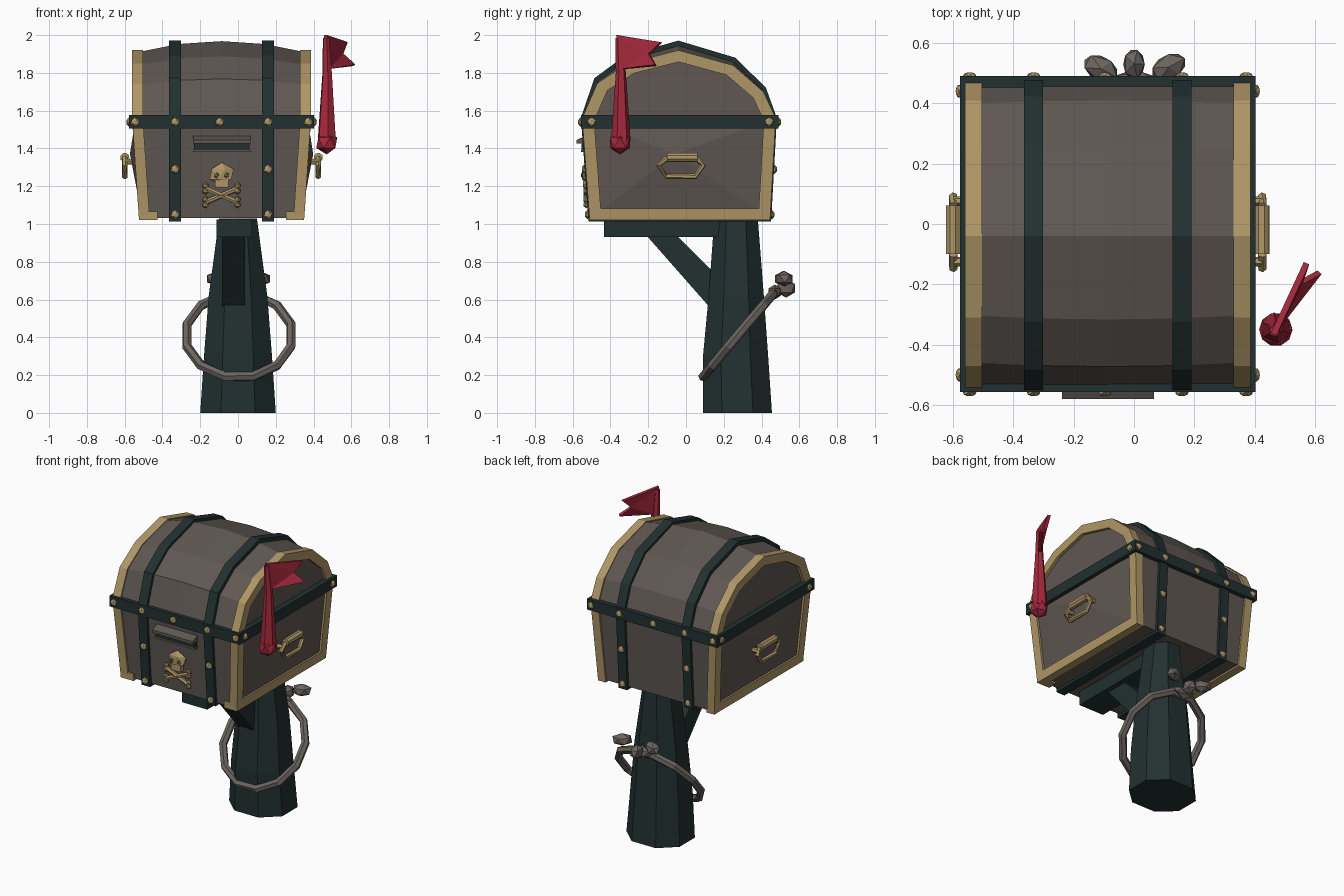
import bpy, bmesh, math
from mathutils import Vector, Matrix

cube = bpy.data.objects.get("Cube")
if cube:
    bpy.data.objects.remove(cube, do_unlink=True)


def material(name, rgb):
    m = bpy.data.materials.new(name)
    m.use_nodes = True
    m.diffuse_color = (*rgb, 1)
    m.node_tree.nodes["Principled BSDF"].inputs["Base Color"].default_value = (*rgb, 1)
    return m


WOOD = material("grey brown wood", (0.115, 0.096, 0.085))
IRON = material("dark teal", (0.016, 0.030, 0.030))
GOLD = material("dull gold", (0.43, 0.31, 0.135))
RED = material("crimson", (0.38, 0.022, 0.045))
ROPE = material("grey rope", (0.15, 0.13, 0.118))

CX, CY, CZ = -0.087, -0.035, 1.47     # chest centre
SEAM = 1.56                           # lid meets body


def finish(name, bm, mat):
    bmesh.ops.recalc_face_normals(bm, faces=bm.faces)
    me = bpy.data.meshes.new(name)
    bm.to_mesh(me)
    bm.free()
    me.materials.append(mat)
    ob = bpy.data.objects.new(name, me)
    bpy.context.collection.objects.link(ob)
    return ob


def loft(name, rings, mat, caps=True, closed=False, apexes=None):
    """Skin rings of points; ends are flat caps or fans to apex points."""
    bm = bmesh.new()
    vs = [[bm.verts.new(p) for p in r] for r in rings]
    n = len(vs[0])
    pairs = list(zip(vs, vs[1:])) + ([(vs[-1], vs[0])] if closed else [])
    for a, b in pairs:
        for i in range(n):
            j = (i + 1) % n
            bm.faces.new((a[i], a[j], b[j], b[i]))
    if apexes:
        for ring, tip in ((vs[0], apexes[0]), (vs[-1], apexes[1])):
            t = bm.verts.new(tip)
            for i in range(n):
                bm.faces.new((ring[i], ring[(i + 1) % n], t))
    elif caps and not closed:
        bm.faces.new(vs[0])
        bm.faces.new(vs[-1])
    return finish(name, bm, mat)


def prism(name, yz, x0, x1, mat):
    return loft(name, [[(x, y, z) for y, z in yz] for x in (x0, x1)], mat)


def box(name, lo, hi, mat):
    yz = [(lo[1], lo[2]), (hi[1], lo[2]), (hi[1], hi[2]), (lo[1], hi[2])]
    return prism(name, yz, lo[0], hi[0], mat)


def lump(name, at, size, mat, rot=None):
    bm = bmesh.new()
    bmesh.ops.create_icosphere(bm, subdivisions=1, radius=1)
    m = Matrix.Translation(at) @ (rot or Matrix()) @ Matrix.Diagonal((*size, 1))
    bmesh.ops.transform(bm, matrix=m, verts=bm.verts)
    return finish(name, bm, mat)


def tube(name, pts, radii, mat, sides=6, closed=False):
    pts = [Vector(p) for p in pts]
    n, rings = len(pts), []
    for i, p in enumerate(pts):
        a = pts[i - 1] if i or closed else p
        b = pts[(i + 1) % n] if i < n - 1 or closed else p
        q = (b - a).to_track_quat('Z', 'X')
        r = radii[i] if isinstance(radii, list) else radii
        side = q @ Vector((1, 0, 0))
        axis = (b - a).normalized()
        # keep one shared reference so the tube does not twist
        ref = axis.cross(Vector((0.31, 0.74, -0.6)))
        side = ref.normalized() if ref.length > 0.05 else side
        up = axis.cross(side)
        ang = [math.tau * k / sides for k in range(sides)]
        rings.append([p + r * (side * math.cos(t) + up * math.sin(t)) for t in ang])
    return loft(name, rings, mat, closed=closed)


# --- chest outline in y, z -------------------------------------------------
ARCH = [(-.55, SEAM), (-.47, 1.745), (-.31, 1.85), (-.04, 1.92),
        (.25, 1.84), (.41, 1.70), (.475, SEAM)]
LOWER = [(.445, 1.02), (-.51, 1.02)]


def grow(yz, out):
    return [(CY + (y - CY) * (1 + out / .5), CZ + (z - CZ) * (1 + out / .45)) for y, z in yz]


def swell(yz, amount):
    """Raise the lid part of an outline toward the middle of the chest."""
    res = []
    for y, z in yz:
        t = max(0, (z - SEAM) / .36) * amount
        res.append((CY + (y - CY) * (1 + t), z + t))
    return res


def half_width(z):
    return .437 + .07 * min(z - 1.02, .52)


# wooden body with side panels bulging to a point
wall = grow(LOWER + [ARCH[0], ARCH[-1]], -.012)
rings = [[(CX + s * (half_width(z) - .018), y, z) for y, z in wall] for s in (-1, 1)]
loft("chest_body", rings, WOOD, apexes=[(CX + s * .485, -.06, 1.37) for s in (-1, 1)])

# wooden lid, swollen in the middle
rings = []
for u in (-1, -.5, 0, .5, 1):
    outline = swell(grow(ARCH, -.012), .062 * (1 - u * u))
    rings.append([(CX + u * .452, y, z) for y, z in outline])
loft("chest_lid", rings, WOOD)

# gold frames on both ends, iron straps round the chest
for s, side in ((1, "left"), (-1, "right")):
    full = ARCH + LOWER
    inner = grow(full, -.062)
    ring = [[(CX + s * (half_width(z) + d), y, z) for y, z in yz]
            for yz, d in ((full, 0), (full, -.057), (inner, -.057), (inner, 0))]
    loft(side + "_gold_frame", ring, GOLD, closed=True)
    x = CX + s * .246
    prism(side + "_strap", swell(grow(full, .006), .044), x - .032, x + .032, IRON)
    xs = sorted((CX + s * .34, CX + s * .437))
    box(side + "_front_foot", (xs[0], -.512, 1.02), (xs[1], -.45, 1.067), GOLD)

box("seam_band", (-.577, -.557, 1.505), (.403, .49, 1.578), IRON)


# studs on the band and straps
def stud(name, at, axis):
    size = [.025] * 3
    size[axis] = .015
    lump(name, at, size, GOLD)


for x in (-.545, CX - .246, CX - .01, CX + .246, .372):
    stud("front_band_stud", (x, -.558, 1.54), 1)
    stud("back_band_stud", (x, .49, 1.54), 1)
for x in (CX - .246, CX + .246):
    for z in (1.29, 1.05):
        lean = (z - 1.02) * .07
        stud("front_strap_stud", (x, -.52 - lean, z), 1)
        stud("back_strap_stud", (x, .453 + lean * .8, z), 1)
for x in (-.578, .404):
    for y in (-.5, .44):
        stud("side_band_stud", (x, y, 1.54), 0)

# side handles
for s, side in ((1, "left"), (-1, "right")):
    x = CX + s * .512
    tube(side + "_handle_grip", [(x, -.1, 1.352), (x, .062, 1.352)], .025, GOLD, 8)
    loop = [(-.1, 1.35), (-.145, 1.31), (-.105, 1.252), (.05, 1.252), (.09, 1.31), (.06, 1.35)]
    tube(side + "_handle_loop", [(x, y, z) for y, z in loop], .015, GOLD)
    for y in (-.125, .075):
        tube(side + "_handle_mount", [(CX + s * .43, y, 1.33), (x, y, 1.33)], .016, GOLD)

# letter slot
prism("slot_hood", [(-.52, 1.472), (-.58, 1.445), (-.58, 1.425), (-.52, 1.425)], -.238, .066, WOOD)
box("slot_opening", (-.232, -.552, 1.392), (.06, -.52, 1.426), IRON)
box("slot_sill", (-.238, -.556, 1.38), (.066, -.52, 1.393), WOOD)

# skull and crossed bones in relief
lump("skull", (CX, -.527, 1.265), (.072, .028, .06), GOLD)
box("skull_jaw", (CX - .036, -.545, 1.192), (CX + .036, -.5, 1.235), GOLD)
for s in (-1, 1):
    lump("skull_eye", (CX + s * .027, -.549, 1.258), (.015, .008, .015), WOOD)
    a, b = Vector((CX - s * .085, -.528, 1.115)), Vector((CX + s * .085, -.528, 1.188))
    tube("crossed_bone", [a, b], .014, GOLD)
    for end in (a, b):
        for dz in (-.014, .014):
            lump("bone_end", end + Vector((0, 0, dz)), (.019, .016, .018), GOLD)

# post, arm and brace
rings = []
for z, hx, y0, y1 in ((0, .2, .09, .455), (.3, .18, .09, .435), (.62, .155, .12, .412), (1.03, .1, .15, .38)):
    cy, hy = (y0 + y1) / 2, (y1 - y0) / 2
    k = .45
    octagon = [(1, -k), (1, k), (k, 1), (-k, 1), (-1, k), (-1, -k), (-k, -1), (k, -1)]
    rings.append([(a * hx, cy + b * hy, z) for a, b in octagon])
loft("post", rings, IRON)
box("support_arm", (-.115, -.435, .93), (.073, .25, 1.025), IRON)
prism("brace", [(-.21, .94), (-.05, .94), (.16, .73), (.16, .52)], -.085, .038, IRON)

# rope loop slung round the post, with a knot behind
loop = []
for i in range(12):
    t = math.tau * (i + .5) / 12
    c = -math.cos(t)
    loop.append((.005 + .285 * math.sin(t), .275 + .19 * c, .41 + .225 * c))
tube("rope_loop", loop, .026, ROPE, closed=True)
lump("knot_middle", (0, .53, .66), (.04, .055, .05), ROPE)
lump("knot_left", (.115, .52, .71), (.068, .045, .042), ROPE, Matrix.Rotation(.5, 4, 'Z'))
lump("knot_right", (-.11, .515, .71), (.068, .045, .042), ROPE, Matrix.Rotation(-.5, 4, 'Z'))
lump("knot_core", (0, .47, .64), (.09, .04, .04), ROPE)

# signal flag
lump("flag_pivot", (.47, -.35, 1.43), (.062, .062, .062), RED)
tube("flag_pole", [(.47, -.345, 1.44), (.472, -.345, 1.8), (.466, -.355, 1.985)],
     [.052, .027, .018], RED)
bm = bmesh.new()
corners = [(.475, -.34, 1.82), (.463, -.365, 2.0), (.572, -.13, 1.962), (.55, -.195, 1.9), (.615, -.16, 1.84)]
v = [bm.verts.new(p) for p in corners]
bm.faces.new((v[0], v[1], v[3]))
bm.faces.new((v[1], v[2], v[3]))
bm.faces.new((v[0], v[3], v[4]))
flag = finish("flag_cloth", bm, RED)
thick = flag.modifiers.new("thickness", 'SOLIDIFY')
thick.thickness, thick.offset = .02, 0
